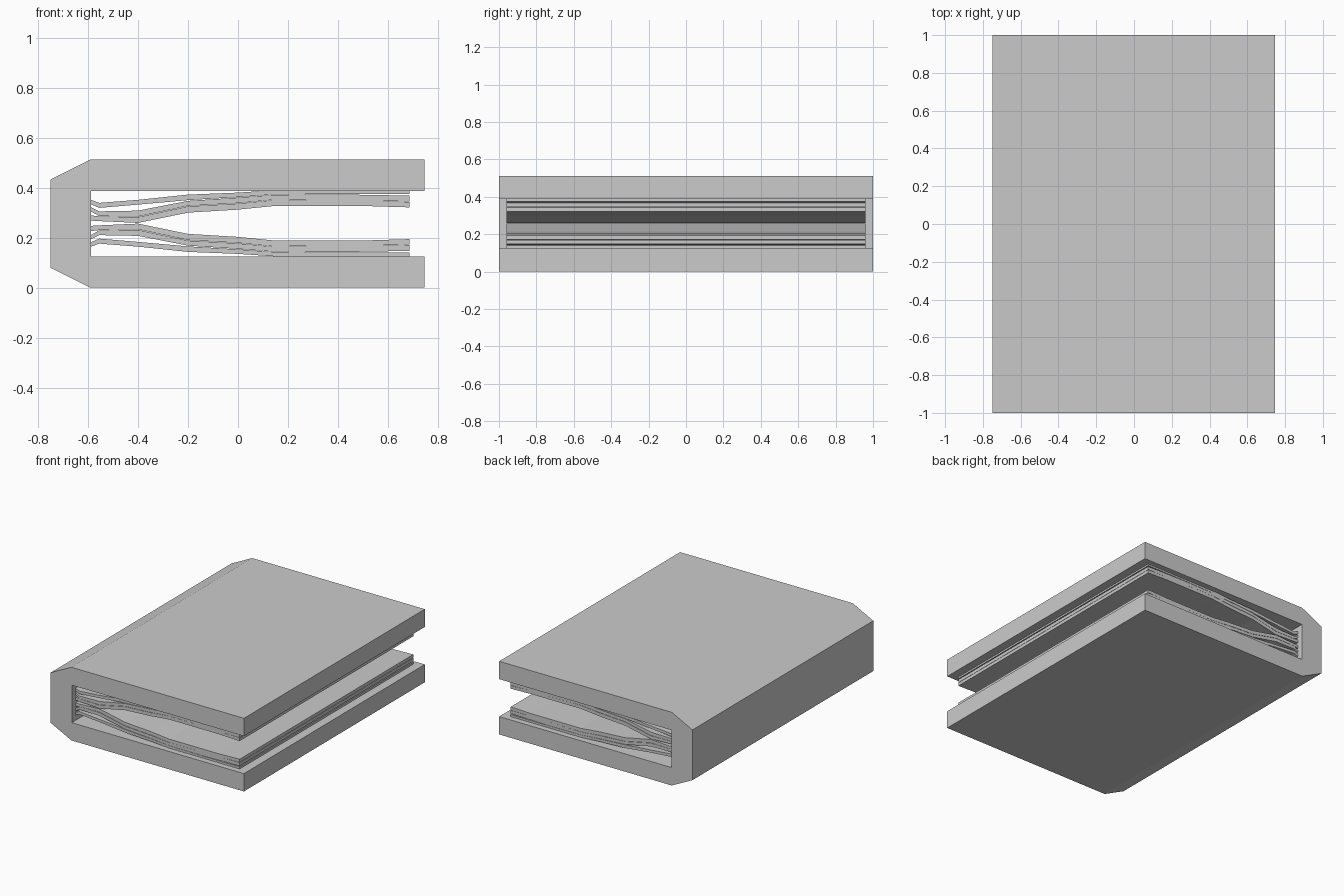
import bpy

if "Cube" in bpy.data.objects:
    bpy.data.objects.remove(bpy.data.objects["Cube"])

MID_Z = 0.2575


def extrude_profile(name, pts, half_y):
    """Closed x/z outline extruded symmetrically along y."""
    n = len(pts)
    verts = [(x, y, z) for y in (-half_y, half_y) for x, z in pts]
    faces = [list(range(n)), list(range(2 * n - 1, n - 1, -1))]
    faces += [[i, i + n, (i + 1) % n + n, (i + 1) % n] for i in range(n)]
    mesh = bpy.data.meshes.new(name)
    mesh.from_pydata(verts, [], faces)
    # consistent outward normals regardless of outline direction
    area = sum(pts[i][0] * pts[(i + 1) % n][1] - pts[(i + 1) % n][0] * pts[i][1]
               for i in range(n))
    if area < 0:
        mesh.flip_normals()
    obj = bpy.data.objects.new(name, mesh)
    bpy.context.collection.objects.link(obj)
    return obj


# Cover: two boards joined by a bevelled spine
half = [(-0.75, 0.08), (-0.59, 0), (0.746, 0), (0.746, 0.125), (-0.587, 0.125)]
cover = half + [(x, 0.515 - z - 0.003) for x, z in reversed(half)]
extrude_profile("book_cover", cover, 1.0)

# Page sheets of the upper half: (x, underside z, top z) stations
sheets = {
    "outer": [(-0.587, .333, .351), (-0.555, .319, .339), (-0.4, .332, .351),
              (-0.2, .350, .372), (0, .362, .380), (0.14, .372, .3895),
              (0.4, .375, .3895), (0.685, .375, .3895)],
    "middle": [(-0.587, .304, .321), (-0.555, .286, .305), (-0.4, .284, .308),
               (-0.2, .327, .347), (0, .338, .360), (0.14, .351, .371),
               (0.4, .348, .373), (0.685, .345, .368)],
    "inner": [(-0.587, .268, .289), (-0.555, .266, .285), (-0.4, .259, .282),
              (-0.2, .300, .325), (0, .312, .336), (0.14, .326, .350),
              (0.52, .326, .347), (0.685, .321, .343)],
}

# Each sheet is built above and mirrored below the middle of the book
for name, stations in sheets.items():
    outline = [(x, lo) for x, lo, hi in stations]
    outline += [(x, hi) for x, lo, hi in reversed(stations)]
    extrude_profile("upper_pages_" + name, outline, 0.96)
    mirrored = [(x, 2 * MID_Z - z) for x, z in outline]
    extrude_profile("lower_pages_" + name, mirrored, 0.96)
